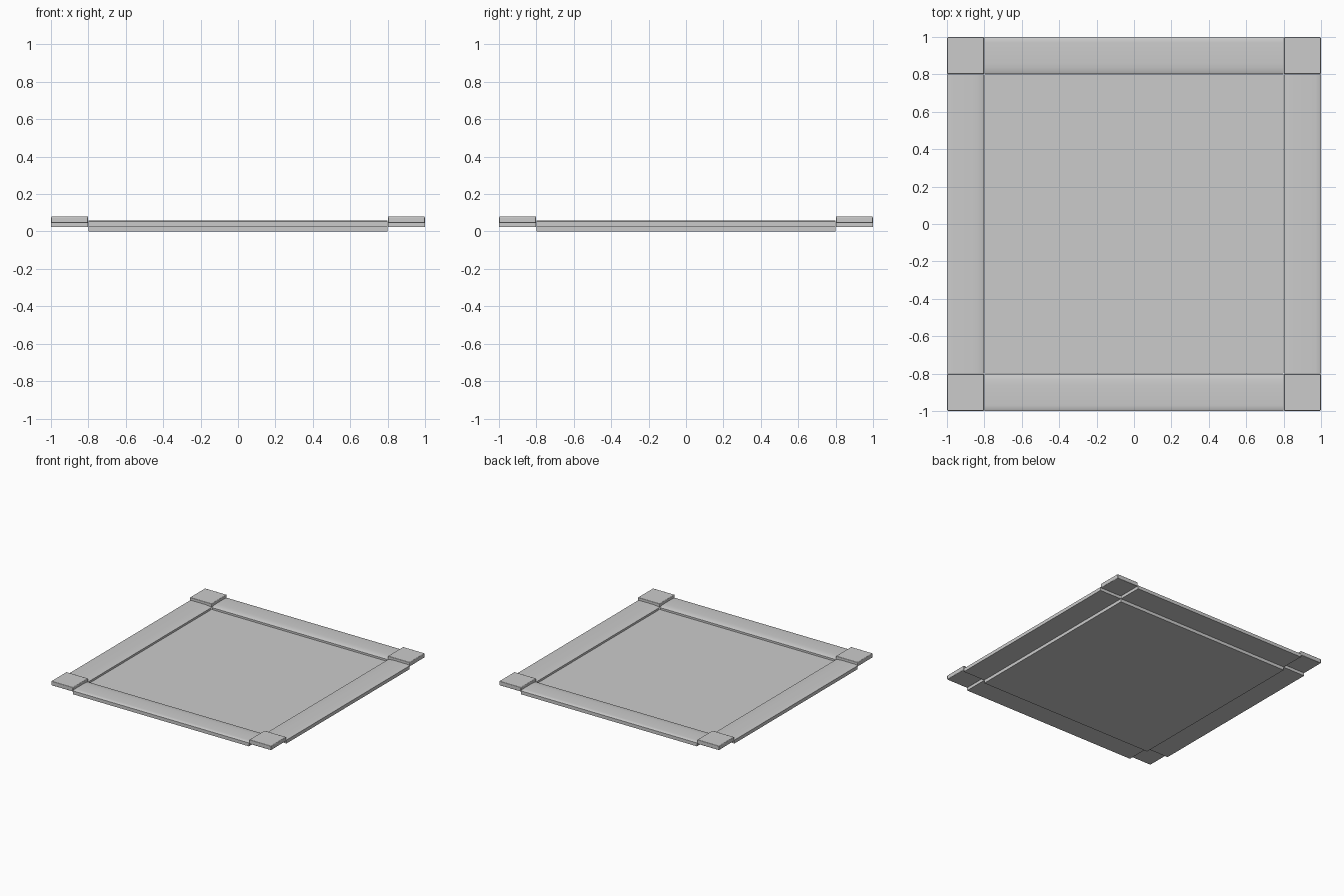
import bpy
import bmesh
import math
from mathutils import Matrix, Vector

if "Cube" in bpy.data.objects:
    bpy.data.objects.remove(bpy.data.objects["Cube"])


def finish(bm, name, bevel=0.0):
    bmesh.ops.recalc_face_normals(bm, faces=bm.faces)
    me = bpy.data.meshes.new(name)
    bm.to_mesh(me)
    bm.free()
    ob = bpy.data.objects.new(name, me)
    bpy.context.collection.objects.link(ob)
    if bevel:
        mod = ob.modifiers.new("edge_bevel", 'BEVEL')
        mod.width = bevel
        mod.segments = 2
    bpy.ops.object.select_all(action='DESELECT')
    ob.select_set(True)
    bpy.context.view_layer.objects.active = ob
    bpy.ops.object.shade_smooth_by_angle(angle=math.radians(35))
    return ob


def box(name, cx, cy, sx, sy, z0, z1, bevel=0.0):
    bm = bmesh.new()
    bmesh.ops.create_cube(bm, size=1, matrix=Matrix.Translation((cx, cy, (z0 + z1) / 2))
                          @ Matrix.Diagonal((sx, sy, z1 - z0, 1)))
    return finish(bm, name, bevel)


def border(name, angle):
    # cross-section as (distance from centre, height), gently eased at both top edges
    profile = [(0.801, 0.025), (1.0, 0.025), (1.0, 0.053), (0.99, 0.058), (0.97, 0.06),
               (0.86, 0.06), (0.835, 0.0585), (0.815, 0.055), (0.801, 0.05)]
    bm = bmesh.new()
    face = bm.faces.new([bm.verts.new((-0.799, -d, z)) for d, z in profile])
    ext = bmesh.ops.extrude_face_region(bm, geom=[face])
    moved = [v for v in ext["geom"] if isinstance(v, bmesh.types.BMVert)]
    bmesh.ops.translate(bm, verts=moved, vec=Vector((1.598, 0, 0)))
    bm.transform(Matrix.Rotation(angle, 4, 'Z'))
    return finish(bm, name)


# central panel, the lowest level
box("centre_panel", 0, 0, 1.599, 1.599, 0.0, 0.035)

# four border strips, the middle level
for i, side in enumerate(("front", "right", "back", "left")):
    border(side + "_border", i * math.pi / 2)

# four square corner tiles, the highest level
for sx, xname in ((-1, "left"), (1, "right")):
    for sy, yname in ((-1, "front"), (1, "back")):
        box(f"{yname}_{xname}_corner", sx * 0.9, sy * 0.9, 0.197, 0.197, 0.045, 0.08, 0.004)
